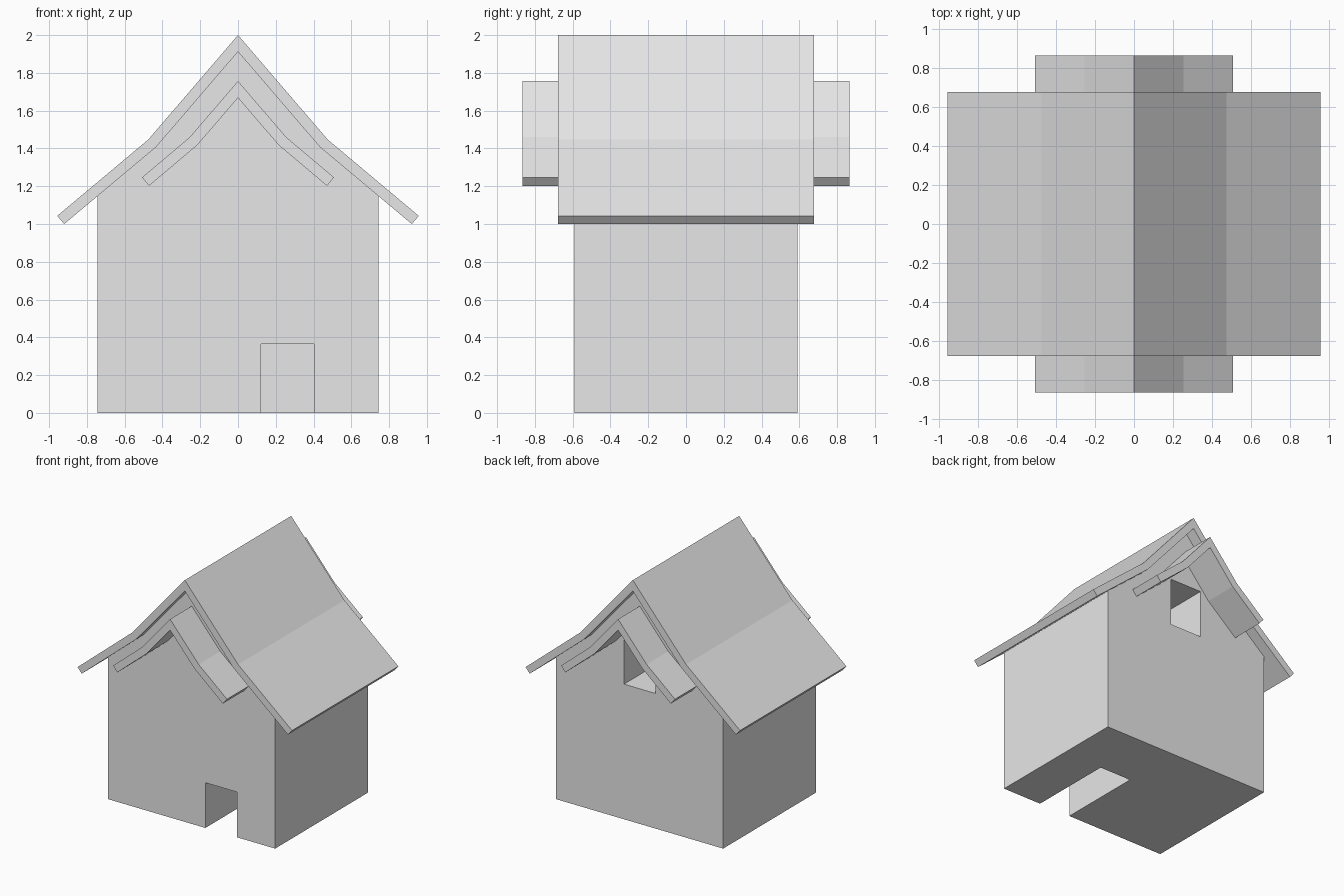
import bpy
import bmesh

if "Cube" in bpy.data.objects:
    bpy.data.objects.remove(bpy.data.objects["Cube"])

grey = bpy.data.materials.new("light grey")
grey.diffuse_color = (0.8, 0.8, 0.8, 1)
grey.use_nodes = True
grey.node_tree.nodes["Principled BSDF"].inputs["Base Color"].default_value = grey.diffuse_color


def extrude_profile(name, points, y0, y1):
    """Extrude a closed (x, z) outline from y0 to y1."""
    bm = bmesh.new()
    face = bm.faces.new([bm.verts.new((x, y0, z)) for x, z in points])
    ext = bmesh.ops.extrude_face_region(bm, geom=[face])["geom"]
    verts = [v for v in ext if isinstance(v, bmesh.types.BMVert)]
    bmesh.ops.translate(bm, verts=verts, vec=(0, y1 - y0, 0))
    bmesh.ops.recalc_face_normals(bm, faces=bm.faces)
    mesh = bpy.data.meshes.new(name)
    bm.to_mesh(mesh)
    bm.free()
    mesh.materials.append(grey)
    obj = bpy.data.objects.new(name, mesh)
    bpy.context.collection.objects.link(obj)
    return obj


def mirrored(half):
    """Complete a line from the centre to the right with its left copy."""
    return [(-x, z) for x, z in reversed(half[1:])] + half


def bent_roof(name, top, under, y0, y1):
    outline = mirrored(top) + mirrored(under)[::-1]
    return extrude_profile(name, outline, y0, y1)


def cut(obj, x0, x1, z0, z1, y0, y1):
    """Cut a box-shaped recess."""
    box = extrude_profile("cutter", [(x0, z0), (x1, z0), (x1, z1), (x0, z1)], y0, y1)
    box.hide_render = True
    mod = obj.modifiers.new("recess", 'BOOLEAN')
    mod.operation = 'DIFFERENCE'
    mod.solver = 'EXACT'
    mod.object = box
    bpy.context.view_layer.objects.active = obj
    bpy.ops.object.modifier_apply(modifier=mod.name)
    bpy.data.objects.remove(box)


# Gabled house body, its top tucked slightly into the roof
body = extrude_profile(
    "house_body",
    mirrored([(0, 1.94), (0.45, 1.43), (0.745, 1.18), (0.745, 0)]), -0.59, 0.59)

# Off-centre doorway at the front, attic window at the back
cut(body, 0.122, 0.402, -0.1, 0.365, -0.7, 0.10)
cut(body, -0.14, 0.14, 1.09, 1.47, 0.0, 0.7)

# Main roof with a steep upper and shallower lower slope
bent_roof("main_roof",
          [(0, 2.0), (0.475, 1.447), (0.957, 1.043)],
          [(0, 1.912), (0.433, 1.408), (0.92, 1.0)], -0.678, 0.678)

# Small matching canopies over both gable walls
for name, y0, y1 in (("front_canopy", -0.866, -0.55), ("back_canopy", 0.55, 0.866)):
    bent_roof(name,
              [(0, 1.757), (0.255, 1.46), (0.508, 1.247)],
              [(0, 1.668), (0.215, 1.418), (0.471, 1.202)], y0, y1)
